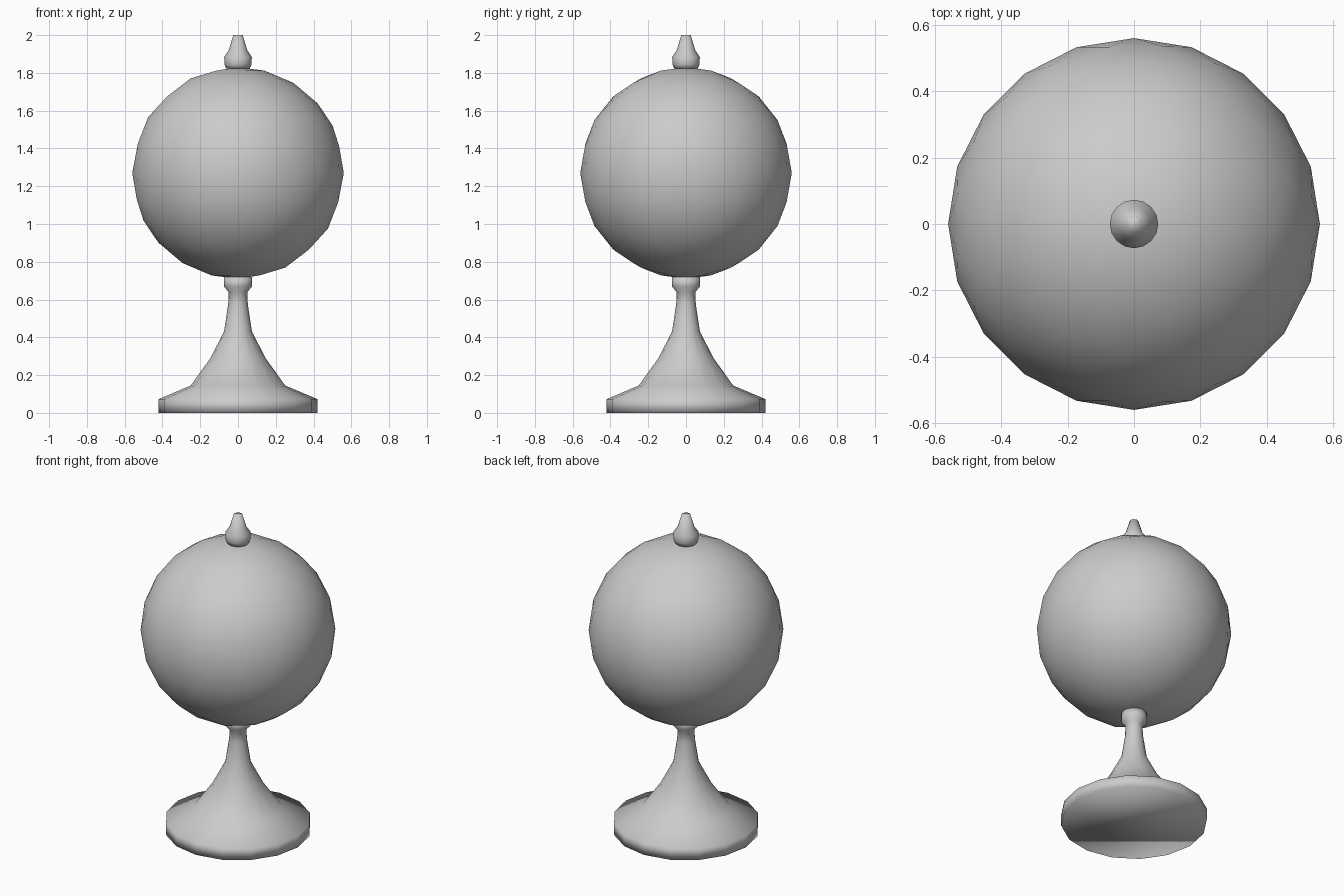
import bpy, bmesh, math

if "Cube" in bpy.data.objects:
    bpy.data.objects.remove(bpy.data.objects["Cube"])

SIDES = 16


def finish(name, bm):
    bmesh.ops.recalc_face_normals(bm, faces=bm.faces)
    mesh = bpy.data.meshes.new(name)
    bm.to_mesh(mesh)
    bm.free()
    for p in mesh.polygons:
        p.use_smooth = True
    obj = bpy.data.objects.new(name, mesh)
    bpy.context.collection.objects.link(obj)
    return obj


def lathe(name, profile):
    """Revolve (radius, height) points around z and cap both ends."""
    bm = bmesh.new()
    rings = []
    for r, z in profile:
        rings.append([bm.verts.new((r * math.cos(a), r * math.sin(a), z))
                      for a in (math.tau * i / SIDES for i in range(SIDES))])
    for low, high in zip(rings, rings[1:]):
        for i in range(SIDES):
            j = (i + 1) % SIDES
            bm.faces.new((low[i], low[j], high[j], high[i]))
    bm.faces.new(rings[0][::-1])
    bm.faces.new(rings[-1])
    return finish(name, bm)


# Flared foot, stem and collar
lathe("stand", [(0.42, 0.0), (0.42, 0.073), (0.25, 0.145), (0.148, 0.287),
                (0.074, 0.43), (0.052, 0.575), (0.049, 0.64),
                (0.074, 0.668), (0.074, 0.72)])

# Globe ball
ball = bmesh.new()
bmesh.ops.create_icosphere(ball, subdivisions=3, radius=0.56)
bmesh.ops.translate(ball, verts=ball.verts, vec=(0, 0, 1.27))
finish("globe", ball)

# Top finial
lathe("finial", [(0.062, 1.822), (0.072, 1.845), (0.073, 1.885),
                 (0.049, 1.92), (0.025, 2.0)])
